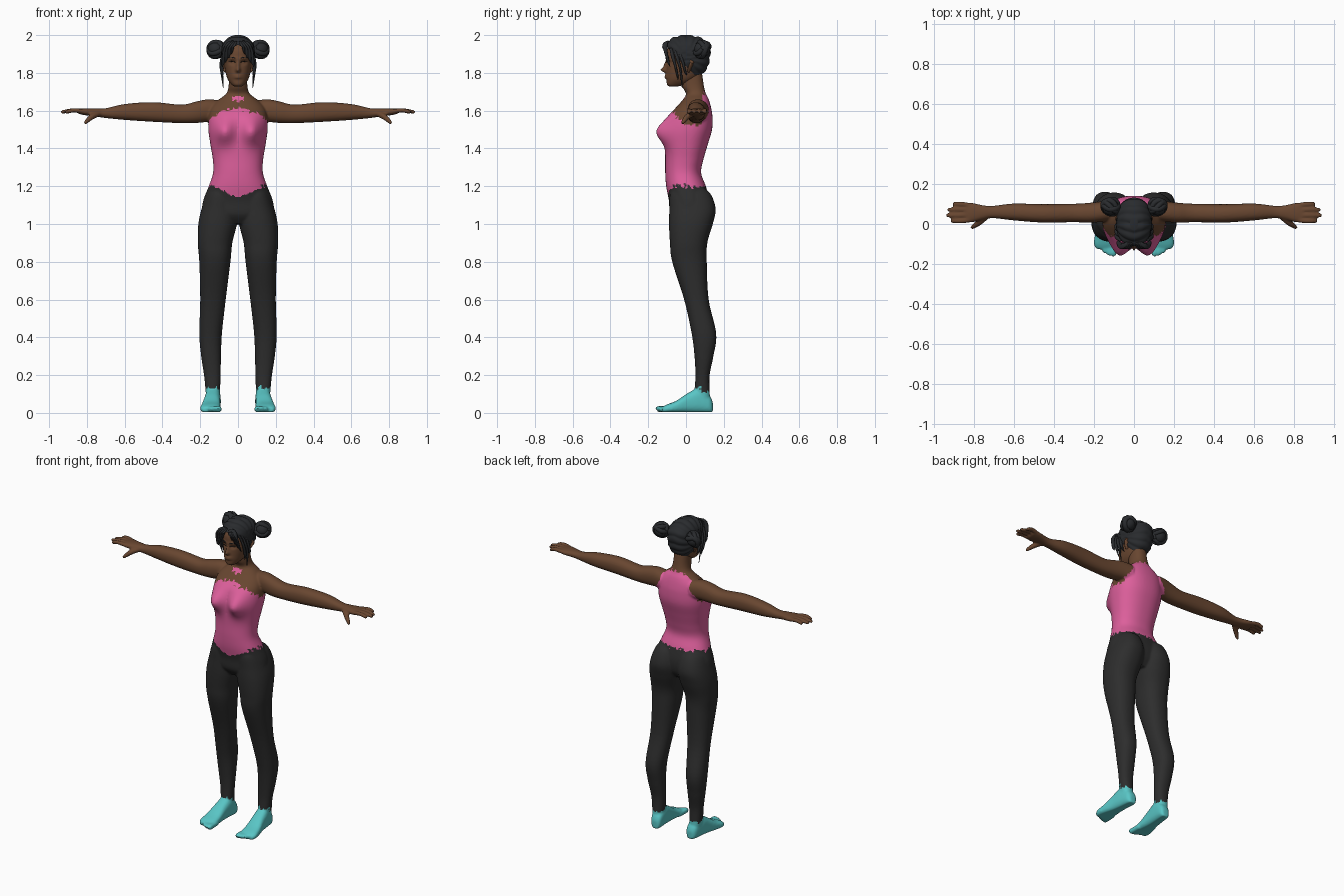
import bpy, bmesh, math
from mathutils import Vector, Matrix, noise

if "Cube" in bpy.data.objects:
    bpy.data.objects.remove(bpy.data.objects["Cube"])


def material(name, colour):
    mat = bpy.data.materials.new(name)
    mat.use_nodes = True
    mat.diffuse_color = (*colour, 1)
    mat.node_tree.nodes["Principled BSDF"].inputs["Base Color"].default_value = (*colour, 1)
    return mat


SKIN = material("brown skin", (0.14, 0.062, 0.03))
PINK = material("pink fabric", (0.72, 0.115, 0.33))
CHARCOAL = material("charcoal fabric", (0.026, 0.026, 0.026))
TEAL = material("teal fabric", (0.1, 0.56, 0.56))
BLACK = material("black hair", (0.022, 0.024, 0.027))


def make_object(name, bm, mat):
    mesh = bpy.data.meshes.new(name)
    bm.to_mesh(mesh)
    bm.free()
    mesh.materials.append(mat)
    mesh.shade_smooth()
    obj = bpy.data.objects.new(name, mesh)
    bpy.context.collection.objects.link(obj)
    return obj


def smooth_rows(rows, steps):
    """Catmull-Rom interpolation of rows of numbers."""
    rows = [Vector(r) for r in rows]
    padded = [rows[0]] + rows + [rows[-1]]
    out = []
    for a, b, c, d in zip(padded, padded[1:], padded[2:], padded[3:]):
        for i in range(steps):
            t = i / steps
            out.append(b + (c - a) * t / 2 + (a * 2 - b * 5 + c * 4 - d) * t * t / 2
                       + (b * 3 - a - c * 3 + d) * t ** 3 / 2)
    return out + [rows[-1]]


def skin_rings(bm, rings):
    """Bridge a list of point rings and cap both ends."""
    loops = [[bm.verts.new(p) for p in ring] for ring in rings]
    n = len(loops[0])
    for low, high in zip(loops, loops[1:]):
        for i in range(n):
            bm.faces.new((low[i], low[(i + 1) % n], high[(i + 1) % n], high[i]))
    bm.faces.new(loops[0])
    bm.faces.new(loops[-1])


def oval(u0, u1, v0, v1, seg, power=0.88):
    """Rounded outline that fills the given rectangle."""
    for i in range(seg):
        a = math.tau * i / seg
        c, s = math.cos(a), math.sin(a)
        yield ((u0 + u1) / 2 + (u1 - u0) / 2 * math.copysign(abs(c) ** power, c),
               (v0 + v1) / 2 + (v1 - v0) / 2 * math.copysign(abs(s) ** power, s))


def upright(bm, rows, side=1, steps=6, seg=40, shape=lambda p: p):
    """Loft horizontal rings: height, x from, x to, y front, y back."""
    skin_rings(bm, [[shape(Vector((x * side, y, z))) for x, y in oval(x0, x1, y0, y1, seg)]
                    for z, x0, x1, y0, y1 in smooth_rows(rows, steps)])


def symmetric(rows):
    return [(z, -rx, rx, y0, y1) for z, rx, y0, y1 in rows]


def tube(bm, points, side=1, seg=10, steps=5, flat=1.0):
    """Tapered tube through points of x, y, z, radius."""
    path = smooth_rows(points, steps)
    rings = []
    for i, p in enumerate(path):
        along = (path[min(i + 1, len(path) - 1)] - path[max(i - 1, 0)]).xyz
        turn = along.to_track_quat("Z", "Y")
        ring = [p.xyz + turn @ Vector((u, v * flat, 0)) for u, v in oval(-p.w, p.w, -p.w, p.w, seg, 1)]
        rings.append([Vector((q.x * side, q.y, q.z)) for q in ring])
    skin_rings(bm, rings)


def bump(p, x, z, wide, tall):
    return math.exp(-((abs(p.x) - x) / wide) ** 2 - ((p.z - z) / tall) ** 2)


# Torso and neck
def bust(p):
    if p.y < 0.02:
        p.y -= 0.062 * bump(p, 0.075, 1.49, 0.055, 0.065)
    return p


body = bmesh.new()
upright(body, symmetric([
    (1.0, .12, -.05, .09), (1.05, .185, -.085, .12), (1.12, .185, -.09, .125),
    (1.2, .155, -.105, .105), (1.27, .132, -.11, .08), (1.34, .133, -.11, .092),
    (1.42, .146, -.11, .115), (1.5, .157, -.105, .138), (1.57, .155, -.09, .14),
    (1.62, .14, -.05, .132), (1.66, .1, -.015, .12), (1.69, .062, 0, .105),
    (1.73, .05, -.02, .095), (1.8, .047, -.03, .085)]), seg=56, shape=bust)

for side in (1, -1):
    # Legs
    upright(body, [
        (1.2, .05, .13, -.06, .08), (1.16, .02, .165, -.085, .13), (1.08, .003, .193, -.088, .157),
        (1.0, .006, .21, -.09, .142), (.9, .03, .213, -.085, .113), (.8, .04, .205, -.073, .11),
        (.6, .065, .2, -.01, .12), (.42, .085, .205, .03, .16), (.3, .09, .195, .045, .145),
        (.2, .092, .18, .05, .125), (.12, .095, .172, .046, .125), (.04, .1, .165, .05, .13)], side)
    # Arms and palms: x, y centre, y radius, z centre, z radius
    arm = [(.1, .07, .052, 1.597, .058), (.16, .062, .051, 1.6, .06), (.22, .056, .05, 1.592, .057),
           (.3, .055, .046, 1.583, .049), (.45, .053, .046, 1.593, .052), (.6, .06, .042, 1.593, .042),
           (.7, .06, .031, 1.587, .026), (.75, .058, .035, 1.59, .022), (.81, .057, .049, 1.594, .018),
           (.845, .057, .046, 1.596, .013)]
    skin_rings(body, [[(x * side, u, v) for u, v in oval(y - ry, y + ry, z - rz, z + rz, 32)]
                      for x, y, ry, z, rz in smooth_rows(arm, 6)])
    # Fingers and thumb
    for y, tip in ((.1, .906), (.072, .93), (.043, .936), (.015, .915)):
        tube(body, [(.82, y * .9 + .005, 1.596, .012), (.87, y, 1.602, .012),
                    (tip - .006, y, 1.593, .01), (tip, y, 1.592, .005)], side)
    tube(body, [(.73, .045, 1.588, .016), (.77, .01, 1.57, .016),
                (.8, -.012, 1.545, .012), (.812, -.02, 1.53, .007)], side)
    # Feet: y, x centre, x radius, top height
    foot = [(.142, .125, .018, .055), (.125, .127, .034, .09), (.07, .132, .041, .13),
            (.01, .137, .044, .105), (-.05, .143, .051, .065), (-.1, .146, .054, .045),
            (-.125, .143, .045, .032)]
    skin_rings(body, [[(u * side, y, max(v, 0.004)) for u, v in oval(x - r, x + r, 0, top, 28, .75)]
                      for y, x, r, top in smooth_rows(foot, 5)])
    # Toes
    for i in range(5):
        x, tip, r = .103 + .021 * i, -.156 + .0035 * i * i, .017 - .0015 * i
        tube(body, [(x + .002, -.07, .02, r), (x, tip + .012, .02, r), (x, tip, .017, r * .6)], side)

# Fuse the body parts into one smooth surface
bmesh.ops.recalc_face_normals(body, faces=body.faces)
rough = make_object("body_rough", body, SKIN)
fuse = rough.modifiers.new("fuse", "REMESH")
fuse.mode, fuse.voxel_size = "VOXEL", 0.006
soften = rough.modifiers.new("soften", "SMOOTH")
soften.factor, soften.iterations = 0.5, 5
fused = bpy.data.meshes.new_from_object(rough.evaluated_get(bpy.context.evaluated_depsgraph_get()))
bpy.data.objects.remove(rough)


# Divide the body into clothing and skin with ragged borders
def region(p):
    x, y = abs(p.x), p.y
    z = p.z + 0.022 * noise.noise(p * 55)
    if z < 0.11 + (0.02 if y < 0.08 else 0):
        return "foot_covers"
    dip = 0.055 * max(0, 1 - (x / 0.13) ** 2) if y < 0 else 0.01
    if z < 1.205 - dip:
        return "leggings"
    if x < 0.19 and z < 1.525:
        return "top"
    if y < -0.01 and x < 0.17 and z < 1.61 - 2.5 * x * x:
        return "top"
    if y > 0.085 and z < 1.69 and x < 0.105 + 0.8 * max(0, 1.61 - z):
        return "top"
    if x < 0.03 and y < 0.04 and 1.655 < z < 1.675:
        return "top"
    return "body_skin"


for name, mat in (("foot_covers", TEAL), ("leggings", CHARCOAL), ("top", PINK), ("body_skin", SKIN)):
    part = bmesh.new()
    part.from_mesh(fused)
    others = [f for f in part.faces if region(f.calc_center_median()) != name]
    bmesh.ops.delete(part, geom=others, context="FACES")
    make_object(name, part, mat)
bpy.data.meshes.remove(fused)


# Head with sculpted face
def face(p):
    if p.y < -0.03:
        p.y -= 0.027 * bump(p, 0, 1.815, .011, .013) + 0.014 * bump(p, 0, 1.84, .009, .022)
        p.y -= 0.012 * bump(p, 0, 1.78, .022, .011) + 0.006 * bump(p, .03, 1.876, .022, .008)
        p.y += 0.012 * bump(p, .03, 1.855, .018, .011) + 0.004 * bump(p, 0, 1.781, .022, .003)
        p.y -= 0.005 * bump(p, .03, 1.853, .01, .005)
    return p


head = bmesh.new()
upright(head, symmetric([
    (1.727, .018, -.085, -.05), (1.738, .034, -.1, -.005), (1.765, .054, -.103, .05),
    (1.8, .065, -.104, .085), (1.84, .072, -.103, .102), (1.88, .075, -.104, .11),
    (1.92, .074, -.1, .11), (1.95, .065, -.08, .095), (1.975, .04, -.05, .06)]),
    steps=9, seg=96, shape=face)
for side in (1, -1):
    # Ears
    tube(head, [(.066, .012, 1.805, .008), (.076, .022, 1.83, .013),
                (.08, .03, 1.855, .015), (.072, .026, 1.875, .006)], side, flat=.6)
bmesh.ops.recalc_face_normals(head, faces=head.faces)
make_object("head", head, SKIN)

# Brows and lash lines
brows = bmesh.new()
for side in (1, -1):
    for z, r, lift in ((1.881, .0028, .004), (1.859, .002, .002)):
        tube(brows, [(.014, -.106, z - lift, r), (.032, -.102, z + lift / 2, r),
                     (.05, -.09, z, r / 2)], side, seg=6)
bmesh.ops.recalc_face_normals(brows, faces=brows.faces)
make_object("brows_and_lashes", brows, BLACK)


# Hair cap combed in bands, cut back to the hairline
def combed(p):
    angle = math.atan2(p.z - 1.88, p.y)
    out = Vector((p.x, p.y, p.z - 1.88)).normalized()
    return p + out * 0.007 * (abs(math.sin(8 * angle + 12 * abs(p.x))) - 0.6)


cap = bmesh.new()
upright(cap, symmetric([
    (1.79, .05, -.02, .085), (1.83, .077, -.08, .114), (1.88, .087, -.108, .126),
    (1.93, .086, -.113, .128), (1.96, .075, -.1, .113), (1.985, .05, -.07, .08),
    (1.997, .02, -.03, .03)]), steps=8, seg=80, shape=combed)
bmesh.ops.delete(cap, context="FACES", geom=[
    f for f in cap.faces if f.calc_center_median().z < 1.835 - f.calc_center_median().y])
bmesh.ops.recalc_face_normals(cap, faces=cap.faces)
make_object("hair_cap", cap, BLACK)

# Fringe and loose side locks
locks = bmesh.new()
for side in (1, -1):
    for i in range(4):
        x, low = .03 + .016 * i, 1.915 - .022 * i
        tube(locks, [(x * .4, -.095, 1.967, .008), (x * .8, -.112, 1.945, .014),
                     (x, -.112 + .006 * i, low + .01, .01), (x + .004, -.108 + .008 * i, low - .015, .002)],
             side, flat=.5)
    for y, low in ((-.05, 1.765), (-.028, 1.72), (-.005, 1.79)):
        tube(locks, [(.066, y - .03, 1.93, .01), (.084, y - .015, 1.87, .012),
                     (.086, y, 1.81, .009), (.078, y + .008, low, .002)], side, flat=.6)
bmesh.ops.recalc_face_normals(locks, faces=locks.faces)
make_object("hair_locks", locks, BLACK)

# Buns: a core wrapped in coiled strands
for side, name in ((1, "left_bun"), (-1, "right_bun")):
    bun = bmesh.new()
    bmesh.ops.create_icosphere(bun, subdivisions=3, radius=0.043)
    for i in range(4):
        tilt = Matrix.Rotation(i * 0.8, 3, "Y") @ Matrix.Rotation(0.5 + i * 0.3, 3, "X")
        loop = [tilt @ Vector((.037 * math.cos(a), .04 * math.sin(a), .008 * math.sin(2 * a)))
                for a in (math.tau * k / 12 for k in range(13))]
        tube(bun, [(*p, .014) for p in loop], steps=3)
    bmesh.ops.translate(bun, verts=bun.verts, vec=(.117, .086, 1.925))
    bmesh.ops.scale(bun, verts=bun.verts, vec=(side, 1, 1))
    bmesh.ops.recalc_face_normals(bun, faces=bun.faces)
    make_object(name, bun, BLACK)
